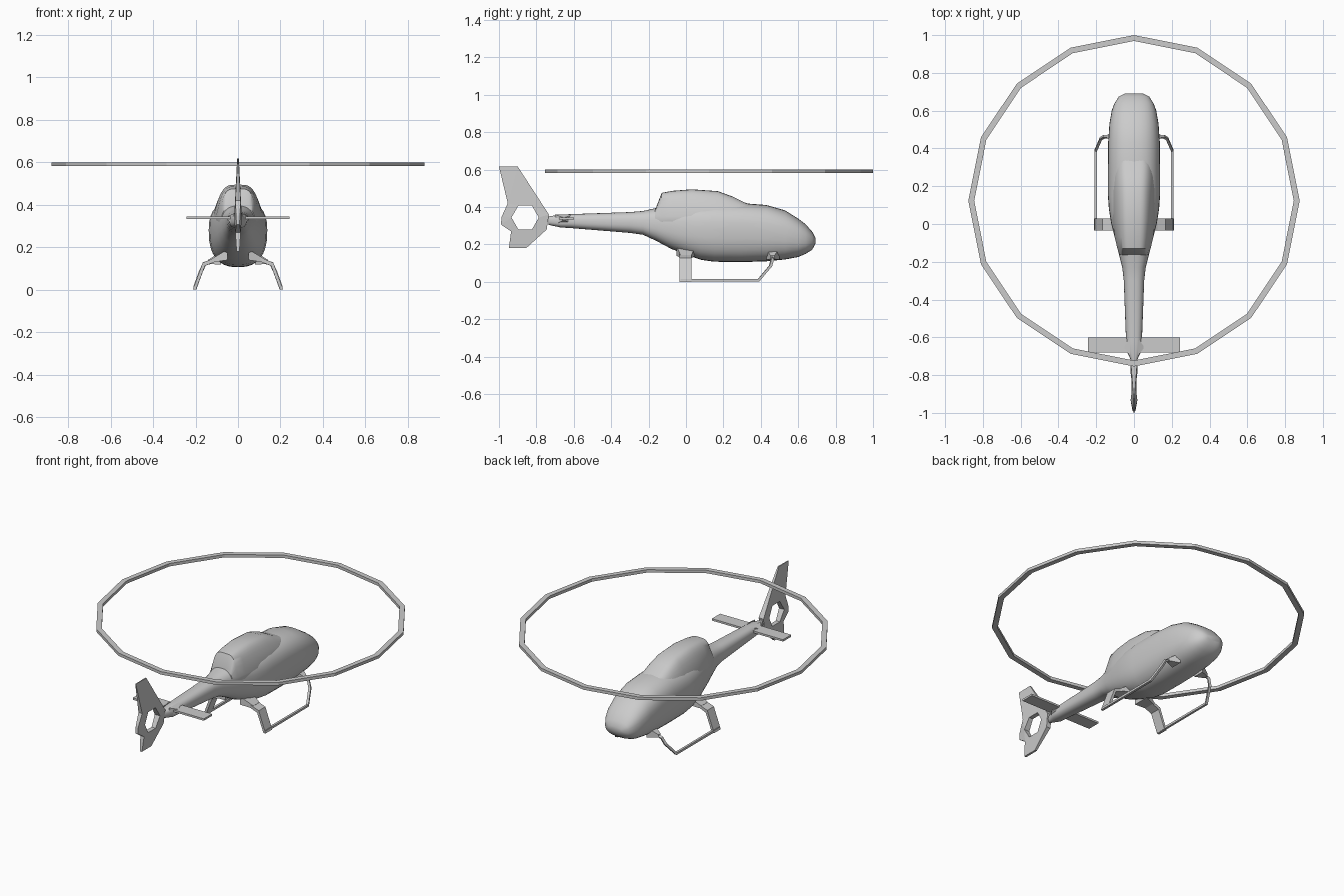
import bpy, bmesh, math

if "Cube" in bpy.data.objects:
    bpy.data.objects.remove(bpy.data.objects["Cube"])


def finish(name, bm, smooth=None, mirror=False):
    bmesh.ops.recalc_face_normals(bm, faces=bm.faces[:])
    me = bpy.data.meshes.new(name)
    bm.to_mesh(me)
    bm.free()
    if smooth:
        me.shade_smooth()
        me.set_sharp_from_angle(angle=math.radians(smooth))
    ob = bpy.data.objects.new(name, me)
    bpy.context.collection.objects.link(ob)
    if mirror:
        ob.modifiers.new("mirror", 'MIRROR')
    return ob


def loft(name, rings, closed=False, smooth=None, mirror=False):
    """Skin a list of equal-length point rings; cap the ends unless closed."""
    bm = bmesh.new()
    vs = [[bm.verts.new(p) for p in r] for r in rings]
    n = len(vs[0])
    pairs = list(zip(vs, vs[1:])) + ([(vs[-1], vs[0])] if closed else [])
    for a, b in pairs:
        for i in range(n):
            j = (i + 1) % n
            bm.faces.new((a[i], a[j], b[j], b[i]))
    if not closed:
        bm.faces.new(vs[0])
        bm.faces.new(vs[-1])
    return finish(name, bm, smooth, mirror)


def oval(y, zb, zc, zt, hw, e=2.5, taper=1.0, n=32):
    """Superellipse section; the upper half narrows by taper."""
    pts = []
    for i in range(n):
        a = 2 * math.pi * i / n
        c, s = math.cos(a), math.sin(a)
        u = math.copysign(abs(c) ** (2 / e), c)
        v = math.copysign(abs(s) ** (2 / e), s)
        x = hw * u * (1 + (taper - 1) * max(v, 0))
        pts.append((x, y, zc + v * ((zt - zc) if v > 0 else (zc - zb))))
    return pts


# fuselage and tail boom: y, bottom, middle, top, half width
body = [(.692, .205, .22, .235, .045), (.675, .172, .222, .268, .08),
        (.64, .15, .227, .308, .103), (.60, .133, .237, .338, .118),
        (.53, .12, .255, .382, .13), (.43, .110, .272, .411, .137),
        (.30, .106, .28, .421, .138), (.15, .108, .28, .424, .138),
        (.08, .118, .283, .42, .133), (0, .146, .287, .415, .12),
        (-.08, .177, .297, .406, .10), (-.16, .22, .306, .395, .08),
        (-.23, .252, .314, .379, .062), (-.30, .262, .318, .373, .054),
        (-.62, .288, .325, .362, .042), (-.67, .291, .325, .36, .04),
        (-.735, .305, .328, .35, .01)]
loft("fuselage", [oval(*s) for s in body], smooth=50)

# engine cowling: y, top, half width, taper
cowl = [(.37, .405, .085, .8), (.31, .426, .108, .7), (.25, .456, .116, .66),
        (.17, .485, .120, .64), (.03, .495, .115, .66), (-.07, .487, .102, .70),
        (-.13, .476, .088, .75), (-.165, .385, .076, .85)]
loft("engine_cowling", [oval(y, .29, .35, t, w, 4, k) for y, t, w, k in cowl], smooth=40)

# rotor ring, sixteen flat sides
loft("rotor_ring", [[(r * math.sin(a), .123 + r * math.cos(a), z)
                     for r, z in ((.877, .582), (.877, .6), (.846, .6), (.846, .582))]
                    for a in (i * math.pi / 8 for i in range(16))], closed=True)

# tail fin with a hexagonal fan opening
outer = [(-1, .617), (-.9, .617), (-.733, .36), (-.745, .28), (-.855, .18),
         (-.947, .18), (-.935, .27), (-.99, .307), (-.985, .35), (-.953, .42)]
hole = [(-.86 + .073 * math.cos(i * math.pi / 3), .344 + .073 * math.sin(i * math.pi / 3))
        for i in range(6)]
bm = bmesh.new()
for loop in (outer, hole):
    vs = [bm.verts.new((0, y, z)) for y, z in loop]
    for i, v in enumerate(vs):
        bm.edges.new((v, vs[(i + 1) % len(vs)]))
bmesh.ops.triangle_fill(bm, edges=bm.edges[:], use_beauty=True)
base = bm.verts[:]
ext = bmesh.ops.extrude_face_region(bm, geom=bm.faces[:], use_keep_orig=True)
front = [g for g in ext["geom"] if isinstance(g, bmesh.types.BMVert)]
for group, side in ((base, -1), (front, 1)):
    for v in group:
        h = .004 + .014 * max(0, 1 - abs(v.co.z - .344) / .2)
        v.co.x = side * (h * .5 if v.co.y < -.98 else h)
finish("tail_fin", bm)


def box_rings(x0, a, x1, b):
    """Two rectangles in the yz plane (y0, y1, z0, z1) at two x positions."""
    return [[(x, r[0], r[2]), (x, r[1], r[2]), (x, r[1], r[3]), (x, r[0], r[3])]
            for x, r in ((x0, a), (x1, b))]


# tailplane and its root fairing
plane = (-.68, -.60, .333, .345)
loft("tailplane", box_rings(-.243, plane, .243, plane))
loft("tailplane_root", box_rings(.02, (-.70, -.60, .305, .36), .05, (-.66, -.645, .328, .345)),
     mirror=True)

# rear landing struts: flat bent plates
strut = [(.213, 0), (.198, 0), (.155, .113), (.06, .150), (.06, .168), (.166, .128)]
loft("rear_strut", [[(x, y, z) for x, z in strut] for y in (-.035, .03)], mirror=True)

# skid runners continuing up into the front struts
path = [(.203, -.03, .009), (.203, .388, .009), (.175, .452, .085),
        (.158, .462, .122), (.08, .462, .145)]
cu = bpy.data.curves.new("skid", 'CURVE')
cu.dimensions = '3D'
cu.bevel_depth = .010
cu.bevel_resolution = 0
cu.use_fill_caps = True
for side in (-1, 1):
    sp = cu.splines.new('POLY')
    sp.points.add(len(path) - 1)
    for p, (x, y, z) in zip(sp.points, path):
        p.co = (side * x, y, z, 1)
        p.tilt = math.pi / 4
    sp.use_smooth = False
bpy.context.collection.objects.link(bpy.data.objects.new("skid", cu))

# fairings where the struts meet the belly
loft("front_fairing", box_rings(.08, (.43, .50, .118, .18), .142, (.452, .472, .122, .14)), mirror=True)
loft("rear_fairing", box_rings(.05, (-.05, .05, .14, .19), .125, (-.03, .03, .128, .145)), mirror=True)
